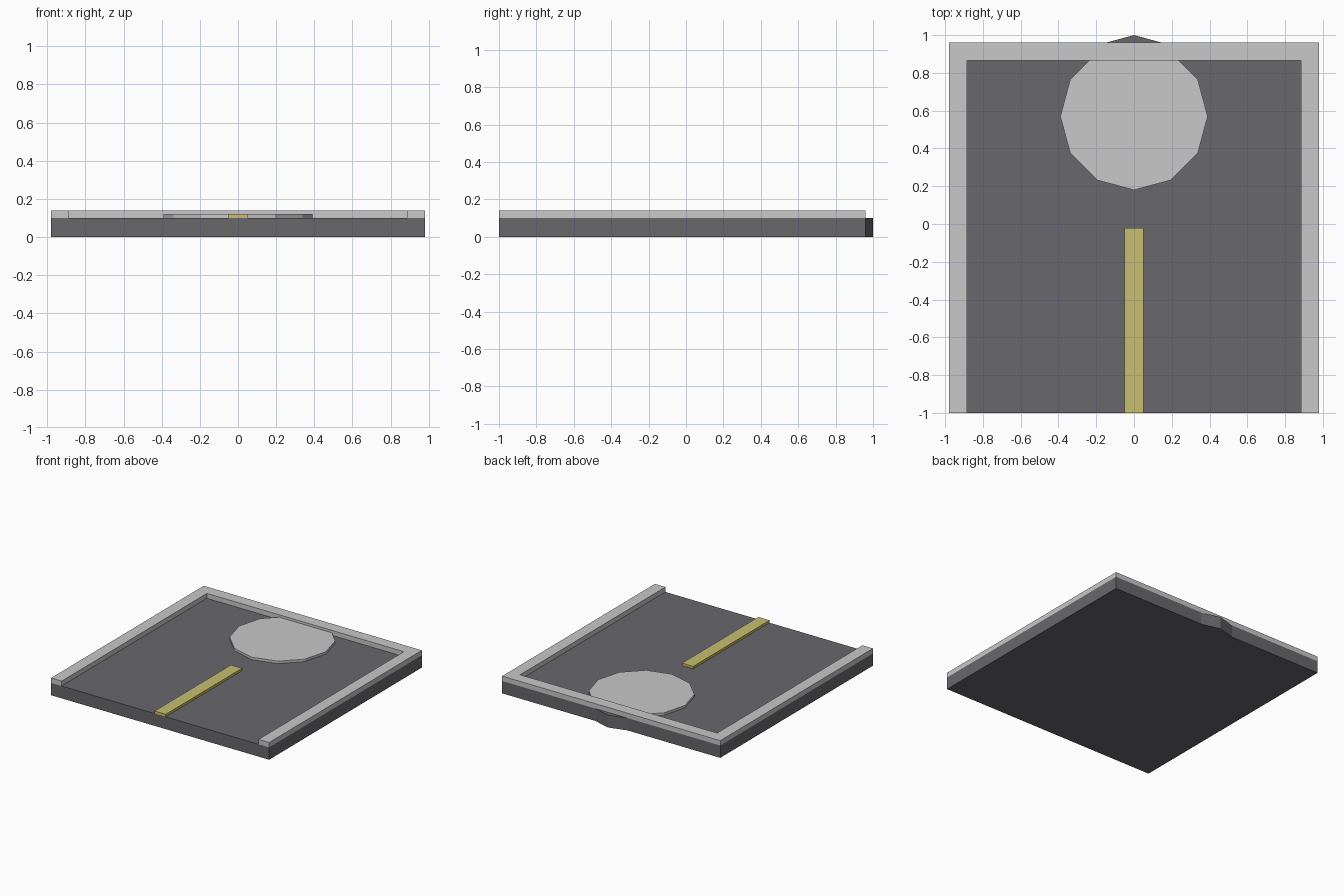
import bpy
import math

cube = bpy.data.objects.get("Cube")
if cube:
    bpy.data.objects.remove(cube, do_unlink=True)


def material(name, color):
    mat = bpy.data.materials.new(name)
    mat.use_nodes = True
    mat.diffuse_color = (*color, 1)
    mat.node_tree.nodes["Principled BSDF"].inputs["Base Color"].default_value = (*color, 1)
    return mat


asphalt = material("dark asphalt", (0.14, 0.138, 0.152))
concrete = material("light concrete", (0.58, 0.58, 0.58))
paint = material("yellow paint", (0.58, 0.52, 0.16))


def prism(name, outline, z0, z1, mat):
    """Extrude a counter-clockwise outline between two heights."""
    n = len(outline)
    verts = [(x, y, z) for z in (z0, z1) for x, y in outline]
    sides = [(i, (i + 1) % n, (i + 1) % n + n, i + n) for i in range(n)]
    caps = [tuple(reversed(range(n))), tuple(range(n, 2 * n))]
    mesh = bpy.data.meshes.new(name)
    mesh.from_pydata(verts, [], sides + caps)
    mesh.materials.append(mat)
    obj = bpy.data.objects.new(name, mesh)
    bpy.context.collection.objects.link(obj)
    return obj


def rectangle(x0, x1, y0, y1):
    return [(x0, y0), (x1, y0), (x1, y1), (x0, y1)]


def disc(radius, cy, sides=12):
    angles = [math.tau * i / sides for i in range(sides)]
    return [(radius * math.cos(a), cy + radius * math.sin(a)) for a in angles]


HALF, FRONT, BACK = 0.98, -1.0, 0.96
ROAD_TOP, CURB_TOP, PAINT_TOP = 0.1, 0.14, 0.12
CURB_X, CURB_Y, CENTRE = 0.885, 0.865, 0.57

# Road slab, with the corner of the round base showing at the back
prism("road_slab", rectangle(-HALF, HALF, FRONT, BACK), 0, ROAD_TOP, asphalt)
tip = 0.148
prism("round_base_tip", [(-tip, BACK), (tip, BACK), (0, 1.0)], 0, ROAD_TOP, asphalt)

# Raised curb around three sides
curb = [(-HALF, FRONT), (-CURB_X, FRONT), (-CURB_X, CURB_Y), (CURB_X, CURB_Y),
        (CURB_X, FRONT), (HALF, FRONT), (HALF, BACK), (-HALF, BACK)]
prism("curb", curb, ROAD_TOP, CURB_TOP, concrete)

# Round island tucked under the back curb, and the centre line
prism("round_island", disc(0.39, CENTRE), ROAD_TOP, PAINT_TOP, concrete)
prism("centre_line", rectangle(-0.05, 0.05, FRONT, -0.02), ROAD_TOP, PAINT_TOP, paint)
